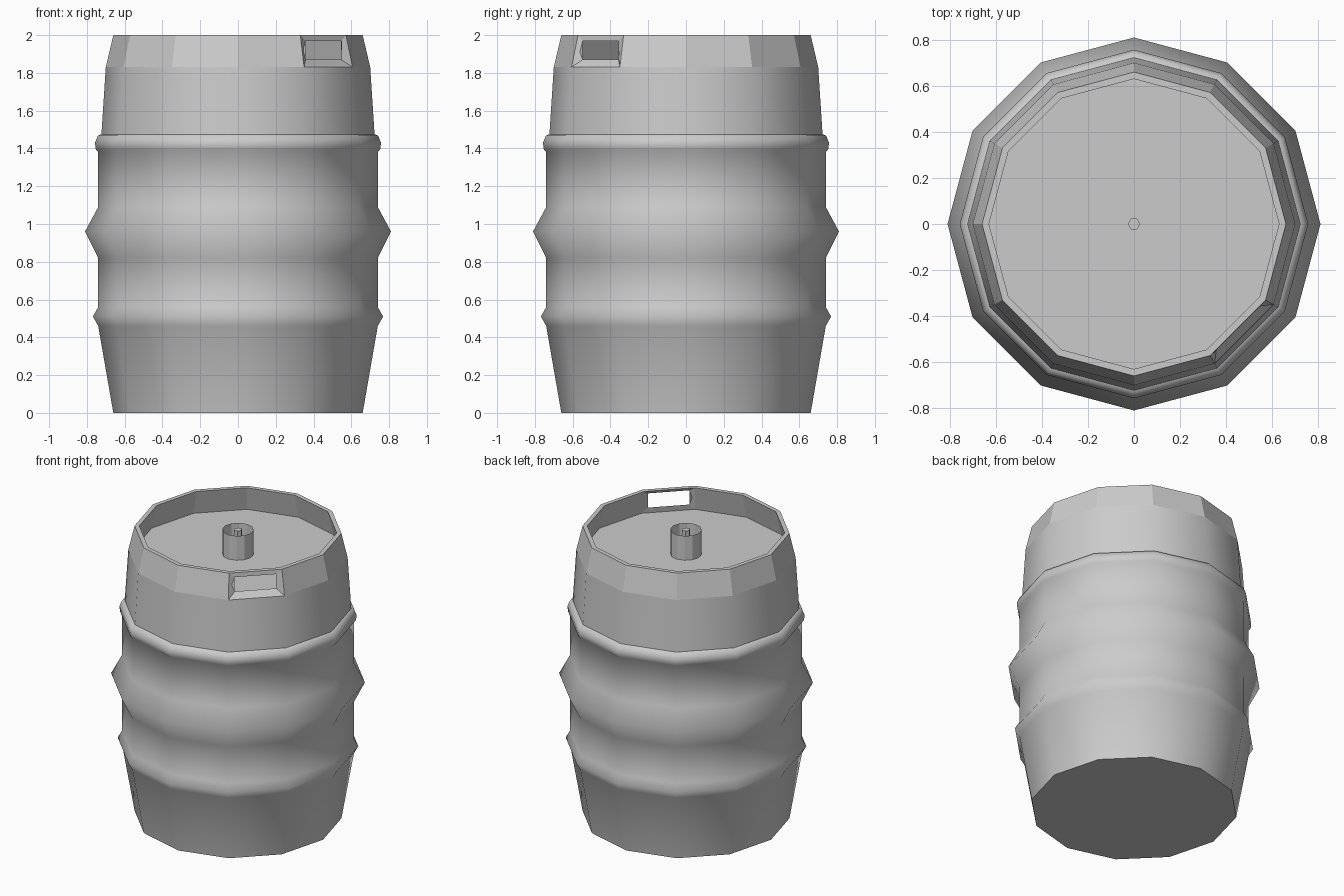
import bpy, bmesh
from math import cos, sin, pi, radians

if "Cube" in bpy.data.objects:
    bpy.data.objects.remove(bpy.data.objects["Cube"])


def ring(bm, r, z, n):
    return [bm.verts.new((r * cos(2 * pi * j / n), r * sin(2 * pi * j / n), z)) for j in range(n)]


def lathe(name, profile, n=12, cap_start=False, cap_end=False, smooth=False, edit=None):
    bm = bmesh.new()
    rows = [ring(bm, r, z, n) for r, z in profile]
    grid = {}
    for i in range(len(rows) - 1):
        for j in range(n):
            k = (j + 1) % n
            grid[i, j] = bm.faces.new((rows[i][j], rows[i][k], rows[i + 1][k], rows[i + 1][j]))
    if cap_start:
        bm.faces.new(rows[0][::-1])
    if cap_end:
        bm.faces.new(rows[-1])
    if edit:
        edit(bm, grid)
    mesh = bpy.data.meshes.new(name)
    bm.to_mesh(mesh)
    bm.free()
    ob = bpy.data.objects.new(name, mesh)
    bpy.context.collection.objects.link(ob)
    if smooth:
        bpy.ops.object.select_all(action='DESELECT')
        ob.select_set(True)
        bpy.context.view_layer.objects.active = ob
        bpy.ops.object.shade_smooth_by_angle(angle=radians(62))
    return ob


def cut_handle(bm, grid):
    # Funnel both collar walls of one panel into a shared rectangular opening
    side = 10
    apothem, half, low, high = 0.64, 0.134, 1.87, 1.97
    a = radians(-45)

    def corner(s, z):
        return bm.verts.new((apothem * cos(a) - s * sin(a), apothem * sin(a) + s * cos(a), z))

    bl, br, tr, tl = (corner(-half, low), corner(half, low), corner(half, high), corner(-half, high))
    for row, hole in ((0, (bl, br, tr, tl)), (2, (tl, tr, br, bl))):
        face = grid[row, side]
        outer = list(face.verts)
        bmesh.ops.delete(bm, geom=[face], context='FACES_ONLY')
        for q in range(4):
            w = (q + 1) % 4
            bm.faces.new((outer[q], outer[w], hole[w], hole[q]))


# Barrel body with two thin hoops and a wide central bulge
lathe("keg_body", [
    (0.66, 0.0), (0.74, 0.46), (0.768, 0.51), (0.74, 0.56),
    (0.74, 0.82), (0.81, 0.96), (0.74, 1.09),
    (0.74, 1.38), (0.753, 1.395), (0.757, 1.43), (0.742, 1.468), (0.723, 1.475),
    (0.70, 1.83)], cap_start=True, smooth=True)

# Faceted top collar with its recessed lid and handle opening
lathe("top_collar", [(0.70, 1.83), (0.66, 2.0), (0.63, 2.0), (0.67, 1.83)],
      cap_end=True, edit=cut_handle)

# Open valve cup and the pin inside it
lathe("valve_cup", [(0.10, 1.83), (0.10, 2.0)])
lathe("valve_pin", [(0.027, 1.83), (0.027, 2.0)], n=6, cap_end=True)
